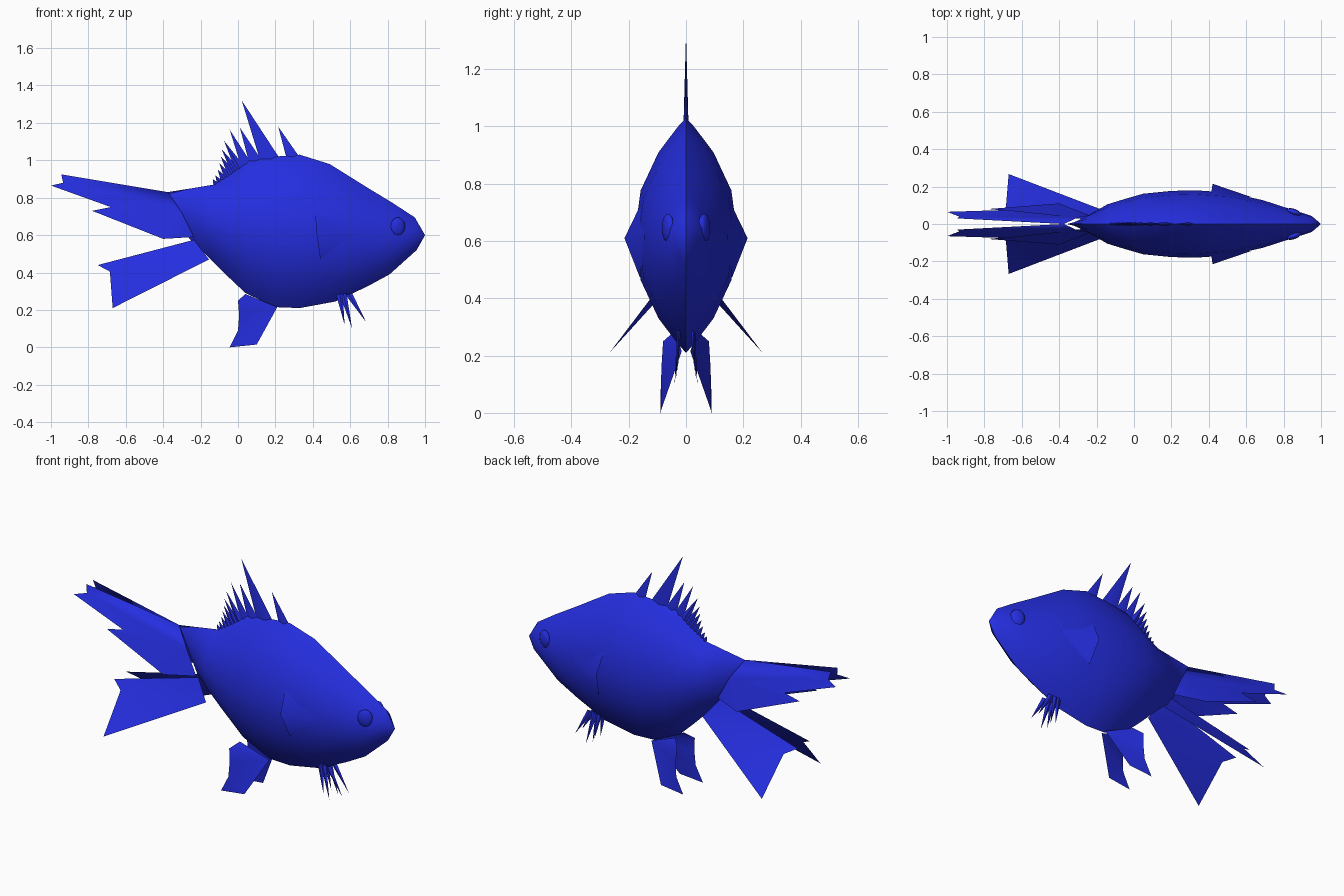
import bpy, bmesh, math
from mathutils import Matrix, Vector

if "Cube" in bpy.data.objects:
    bpy.data.objects.remove(bpy.data.objects["Cube"])

blue = bpy.data.materials.new("deep blue")
blue.diffuse_color = (0.018, 0.027, 0.74, 1)
blue.use_nodes = True
blue.node_tree.nodes["Principled BSDF"].inputs["Base Color"].default_value = blue.diffuse_color


def finish(bm, name, mirror=True, angle=35):
    """Mirror across y, weld, smooth with sharp creases, and link."""
    if mirror:
        dup = bmesh.ops.duplicate(bm, geom=bm.verts[:] + bm.edges[:] + bm.faces[:])["geom"]
        for v in [g for g in dup if isinstance(g, bmesh.types.BMVert)]:
            v.co.y *= -1
        bmesh.ops.reverse_faces(bm, faces=[g for g in dup if isinstance(g, bmesh.types.BMFace)])
    bmesh.ops.remove_doubles(bm, verts=bm.verts[:], dist=0.0005)
    bmesh.ops.recalc_face_normals(bm, faces=bm.faces[:])
    bm.normal_update()
    for f in bm.faces:
        f.smooth = True
    for e in bm.edges:
        if len(e.link_faces) == 2:
            e.smooth = e.calc_face_angle(0) < math.radians(angle)
    me = bpy.data.meshes.new(name)
    bm.to_mesh(me)
    bm.free()
    me.materials.append(blue)
    ob = bpy.data.objects.new(name, me)
    bpy.context.collection.objects.link(ob)
    return ob


def sheet(name, pts, faces, angle=35):
    bm = bmesh.new()
    vs = [bm.verts.new(p) for p in pts]
    for f in faces:
        bm.faces.new([vs[i] for i in f])
    return finish(bm, name, True, angle)


def spike(bm, front, rear, tip, half):
    """Thin four-sided spine."""
    front, rear, tip = Vector(front), Vector(rear), Vector(tip)
    mid, side = (front + rear) / 2, Vector((0, half, 0))
    ring = [bm.verts.new(p) for p in (front, mid + side, rear, mid - side)]
    t = bm.verts.new(tip)
    for i in range(4):
        bm.faces.new((ring[i], ring[(i + 1) % 4], t))


# Body: lens-shaped sections (top x, top z, bottom x, bottom z, half width)
STATIONS = [
    (1.0, .60, 1.0, .60, 0), (.945, .695, .955, .52, .043),
    (.83, .77, .81, .39, .085), (.69, .855, .69, .325, .127),
    (.49, .98, .52, .245, .168), (.33, 1.03, .33, .21, .18),
    (.20, 1.02, .20, .215, .177), (.06, 1.0, .04, .29, .162),
    (-.04, .93, -.05, .375, .135), (-.13, .87, -.155, .48, .105),
    (-.25, .85, -.21, .53, .055), (-.375, .83, -.26, .58, 0)]
N = 8
bm = bmesh.new()
rows = []
for xt, zt, xb, zb, w in STATIONS:
    row = []
    for i in range(N + 1):
        s = -math.cos(math.pi * i / N)          # -1 top ridge, +1 belly ridge
        k = (s + 1) / 2
        y = w * (1 - abs(s) ** 2.2)
        row.append(bm.verts.new((xt + (xb - xt) * k, y, zt + (zb - zt) * k)))
    rows.append(row)
for a, b in zip(rows, rows[1:]):
    for i in range(N):
        bm.faces.new((a[i], a[i + 1], b[i + 1], b[i]))
finish(bm, "body", angle=40)


def ridge(x):
    """Height of the back ridge at x."""
    for a, b in zip(STATIONS, STATIONS[1:]):
        if b[0] <= x <= a[0]:
            return b[1] + (a[1] - b[1]) * (x - b[0]) / (a[0] - b[0])
    return STATIONS[-1][1]


# Dorsal spines: front base x, rear base x, tip x, tip z
bm = bmesh.new()
for xf, xr, tx, tz in [
        (.33, .26, .215, 1.18), (.225, .12, .02, 1.32), (.13, .06, .01, 1.175),
        (.07, .02, -.045, 1.165), (.035, -.01, -.075, 1.105),
        (.01, -.03, -.088, 1.06), (-.01, -.05, -.092, 1.02),
        (-.035, -.07, -.10, .985), (-.055, -.09, -.108, .95),
        (-.08, -.11, -.122, .92), (-.10, -.13, -.135, .90)]:
    spike(bm, (xf, 0, ridge(xf) - .015), (xr, 0, ridge(xr) - .015), (tx, 0, tz), .009)
finish(bm, "dorsal_spines", mirror=False)

# Small spines under the throat
bm = bmesh.new()
for xf, xr, tx, ty, tz in [(.56, .525, .57, .035, .12), (.58, .545, .61, .04, .10),
                           (.61, .575, .685, .03, .135)]:
    spike(bm, (xf, .025, .29), (xr, .025, .28), (tx, ty, tz), .007)
finish(bm, "throat_spines")

# Forked upper tail, one sheet each side
sheet("tail_fin", [
    (-.375, 0, .83), (-.30, .035, .72), (-.235, .045, .59), (-.40, .11, .58),
    (-.945, .03, .925), (-.935, .04, .88), (-1, .065, .865),
    (-.68, .075, .75), (-.78, .08, .73)],
    [(0, 4, 5, 1), (1, 5, 6, 7), (1, 7, 8, 3), (1, 3, 2)])

# Lower tail fins, spreading outward
sheet("lower_tail_fin", [
    (-.235, .025, .575), (-.155, .07, .47), (-.67, .267, .21),
    (-.685, .09, .405), (-.75, .055, .44)],
    [(0, 1, 3), (1, 2, 3), (0, 3, 4)])

# Belly fins
sheet("belly_fin", [
    (.21, .015, .215), (.10, .085, .015), (-.045, .09, 0), (0, .088, .09),
    (.006, .085, .17), (0, .08, .25), (.04, .04, .285)],
    [(0, 1, 3), (1, 2, 3), (0, 3, 4), (0, 4, 5), (0, 5, 6)])

# Side fins: raised flaps, open at the back
sheet("side_fin", [
    (.625, .145, .61), (.41, .145, .755), (.42, .215, .61), (.44, .16, .47)],
    [(0, 1, 2), (0, 2, 3)], angle=60)

# Eyes: flattened balls lying along the cheek
bm = bmesh.new()
place = (Matrix.Translation((.855, .063, .645)) @ Matrix.Rotation(math.radians(-20), 4, 'Z')
         @ Matrix.Diagonal((.042, .018, .05, 1)))
bmesh.ops.create_uvsphere(bm, u_segments=12, v_segments=8, radius=1, matrix=place)
finish(bm, "eyes", angle=60)
